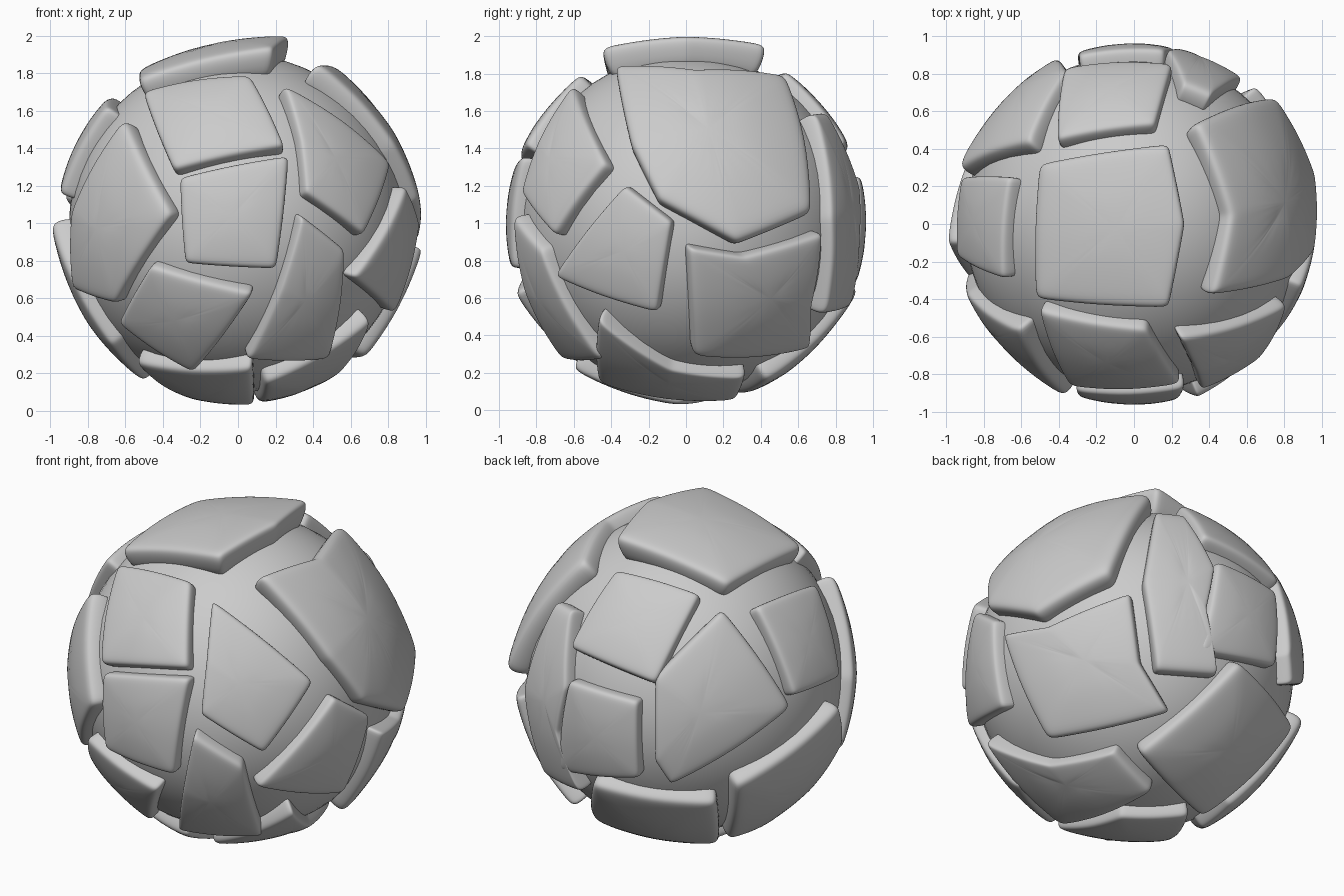
import bpy, bmesh
from math import radians, sin, cos, sqrt
from mathutils import Vector

if "Cube" in bpy.data.objects:
    bpy.data.objects.remove(bpy.data.objects["Cube"])

CENTRE = Vector((0, 0, 1))
CORE_R, PLATE_R = 0.90, 0.965

# Directions the plate outlines are drawn from: azimuth, elevation
VIEWS = {"front": (-90, 0), "right": (0, 0), "left": (180, 0), "top": (-90, 90),
         "bottom": (-90, -90), "back_left": (125, 27), "back_right": (53, -26)}

# Plate outlines (u, v) relative to the ball centre, grouped by view
FRONT = [
    [(-.52, .71), (.07, .80), (.26, .41), (-.35, .28)],
    [(-.32, .25), (.28, .37), (.21, -.25), (-.29, -.22)],
    [(-.61, .57), (-.35, .05), (-.66, -.44), (-.89, -.36), (-.90, .06)],
    [(.24, .75), (.83, .32), (.68, -.07), (.36, .16), (.33, .45)],
    [(-.47, -.22), (.09, -.37), (-.24, -.81), (-.65, -.54)],
    [(.34, .05), (.58, -.14), (.49, -.74), (.04, -.74), (.22, -.36)],
]
RIGHT = [
    [(-.39, .86), (.05, .84), (.55, .81), (.69, .06), (.28, -.11), (-.15, .12), (-.30, .42)],
    [(-.33, .21), (-.07, .01), (-.15, -.49), (-.72, -.29)],
]
LEFT = [[(.10, .02), (.30, -.30), (.28, -.65), (0, -.85), (-.28, -.82), (-.60, -.28)]]
TOP = [[(-.52, .33), (.19, .44), (.28, 0), (.19, -.46), (-.54, -.41)]]
BOTTOM = [
    [(-.56, .34), (.08, .62), (.09, .02), (-.25, -.20)],
    [(.72, .48), (.56, .08), (.42, -.33), (.09, -.28), (.14, .48)],
]
BACK_LEFT = [
    [(-.40, .56), (.09, .41), (-.17, -.11), (-.67, .11)],
    [(.21, .33), (.61, -.23), (-.09, -.68), (-.18, -.55), (-.18, -.06)],
    [(.39, .34), (.74, .49), (.88, -.05), (.61, -.17)],
    [(-.67, -.07), (-.27, -.20), (-.26, -.64), (-.72, -.58)],
]
BACK_RIGHT = [
    [(.08, .89), (.24, .88), (.42, .56), (.37, .30), (.44, -.08), (.08, -.07), (0, .45)],
    [(-.79, .15), (-.54, .19), (-.07, .39), (-.01, -.02), (.17, -.30), (-.52, -.46)],
    [(.56, .02), (.91, -.31), (.39, -.85), (-.01, -.52)],
]
GROUPS = {"front": FRONT, "right": RIGHT, "left": LEFT, "top": TOP, "bottom": BOTTOM,
          "back_left": BACK_LEFT, "back_right": BACK_RIGHT}
# the crown plate is flatter and slopes to one side
LEAN = {("top", 0): Vector((-.2, 0, 0))}
FLAT = {("top", 0): .42}


def axes(view):
    az, el = (radians(a) for a in VIEWS[view])
    toward = Vector((cos(el) * cos(az), cos(el) * sin(az), sin(el)))
    right = Vector((-sin(az), cos(az), 0))
    return right, toward.cross(right), toward


def surface_radius(d, n, flat):
    # between a flat slab (1) and the sphere (0)
    return min(PLATE_R * (1 + flat * (1 / max(d.dot(n), .5) - 1)), 1.09)


def outline_directions(view, pts, lean, flat):
    right, up, toward = axes(view)
    radii = [1.0] * len(pts)
    for _ in range(4):
        dirs = [(right * u + up * v + toward * sqrt(max(r * r - u * u - v * v, 0.002))).normalized()
                for (u, v), r in zip(pts, radii)]
        mid = sum(dirs, Vector()).normalized()
        n = (mid + lean).normalized()
        radii = [surface_radius(d, n, flat) for d in dirs]
    return dirs, mid, n


def make_plate(name, view, pts, lean, flat):
    dirs, mid, n = outline_directions(view, pts, lean, flat)
    rim = []
    for i, a in enumerate(dirs):
        b = dirs[(i + 1) % len(dirs)]
        rim += [a.lerp(b, t) for t in (0, .1, .5, .9)]
    bm = bmesh.new()
    # rings run from the middle of the face, over the edge, down into the core
    rings = []
    for s, drop in ((.45, 0), (.86, 0), (.96, .008), (1, .035), (1.03, .09), (1.03, .20)):
        ring = []
        for p in rim:
            d = (mid + (p - mid) * s).normalized()
            r = .82 if drop > .15 else surface_radius(d, n, flat) - drop
            ring.append(bm.verts.new(CENTRE + d * r))
        rings.append(ring)
    k = len(rim)
    for a, b in zip(rings, rings[1:]):
        for i in range(k):
            j = (i + 1) % k
            bm.faces.new((a[i], b[i], b[j], a[j]))
    cap = bm.verts.new(CENTRE + mid * surface_radius(mid, n, flat))
    base = bm.verts.new(CENTRE + mid * .8)
    for i in range(k):
        j = (i + 1) % k
        bm.faces.new((cap, rings[0][i], rings[0][j]))
        bm.faces.new((base, rings[-1][j], rings[-1][i]))
    bmesh.ops.recalc_face_normals(bm, faces=bm.faces)
    for f in bm.faces:
        f.smooth = True
    me = bpy.data.meshes.new(name)
    bm.to_mesh(me)
    bm.free()
    ob = bpy.data.objects.new(name, me)
    bpy.context.collection.objects.link(ob)
    mod = ob.modifiers.new("rounding", "SUBSURF")
    mod.levels = mod.render_levels = 2


# Inner ball
bpy.ops.mesh.primitive_uv_sphere_add(segments=64, ring_count=32, radius=CORE_R, location=CENTRE)
bpy.context.object.name = "core_ball"
bpy.ops.object.shade_smooth()

# Stone plates
for view, plates in GROUPS.items():
    for i, pts in enumerate(plates):
        make_plate(f"{view}_stone_plate_{i + 1}", view, pts,
                   LEAN.get((view, i), Vector()), FLAT.get((view, i), .18))
